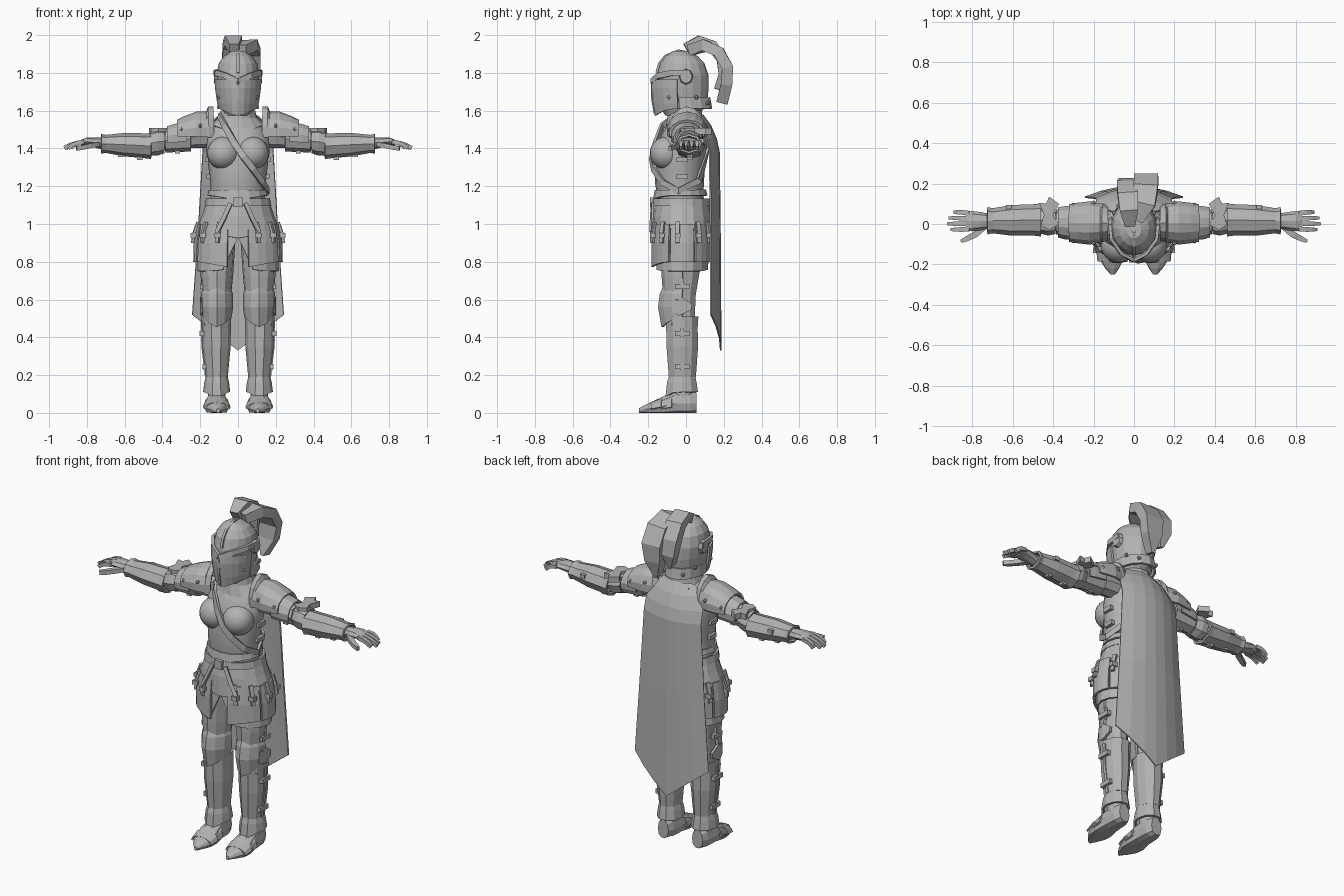
import bpy, bmesh, math
from mathutils import Vector

steel = bpy.data.materials.new("plain_grey")
steel.diffuse_color = (0.45, 0.45, 0.45, 1)


def finish(name, bm, mirror=False, solid=0, smooth=False):
    bmesh.ops.recalc_face_normals(bm, faces=bm.faces)
    me = bpy.data.meshes.new(name)
    bm.to_mesh(me)
    bm.free()
    ob = bpy.data.objects.new(name, me)
    bpy.context.collection.objects.link(ob)
    me.materials.append(steel)
    if smooth:
        bpy.ops.object.select_all(action='DESELECT')
        ob.select_set(True)
        bpy.context.view_layer.objects.active = ob
        bpy.ops.object.shade_smooth_by_angle(angle=math.radians(40))
    if solid:
        m = ob.modifiers.new("thickness", 'SOLIDIFY')
        m.thickness, m.offset = solid, 0
    if mirror:
        ob.modifiers.new("mirror", 'MIRROR')
    return ob


def skin(bm, rows, closed, cap):
    """Bridge rows of vertices with quads."""
    n = len(rows[0])
    for a, b in zip(rows, rows[1:]):
        for i in range(n if closed else n - 1):
            j = (i + 1) % n
            bm.faces.new((a[i], a[j], b[j], b[i]))
    if cap:
        bm.faces.new(rows[0])
        bm.faces.new(rows[-1])


def loft(name, rings, n=8, arc=(0, 360), axis='z', keel=0, dip=0, power=4,
         solid=0, floor=None, **kw):
    """Rings are (position, centre u, centre v, radius u, radius v); dip shapes the last hem."""
    bm = bmesh.new()
    closed = arc[1] - arc[0] == 360
    rows = []
    for k, (t, cu, cv, ru, rv) in enumerate(rings):
        row = []
        for i in range(n if closed else n + 1):
            a = math.radians(arc[0] + (arc[1] - arc[0]) * i / n)
            front = max(0, -math.sin(a))
            hem = front if dip > 0 else abs(math.sin(a))
            tt = t - (dip * hem ** power if k == len(rings) - 1 else 0)
            u = cu + ru * math.cos(a)
            v = cv + rv * math.sin(a) * (1 + keel * front ** 12)
            if floor is not None:
                v = max(v, floor)
            row.append(bm.verts.new({'z': (u, v, tt), 'x': (tt, u, v), 'y': (u, tt, v)}[axis]))
        rows.append(row)
    skin(bm, rows, closed, closed and not solid)
    return finish(name, bm, solid=solid, **kw)


def around(p):
    return (p.x, p.y + 0.02, 0)


def around_leg(p):
    return (p.x - 0.112, p.y + 0.02, 0)


def sweep(name, pts, width, thick=0.012, normal=around, **kw):
    """Rectangular strap along a path."""
    bm = bmesh.new()
    pts = [Vector(p) for p in pts]
    last = len(pts) - 1
    if not isinstance(width, (list, tuple)):
        width = [width] * len(pts)
    rows = []
    for i, p in enumerate(pts):
        t = (pts[min(i + 1, last)] - pts[max(i - 1, 0)]).normalized()
        side = t.cross(Vector(normal(p))).normalized()
        out = side.cross(t).normalized() * thick / 2
        s = side * width[i] / 2
        rows.append([bm.verts.new(p + q) for q in (s + out, -s + out, -s - out, s - out)])
    skin(bm, rows, True, True)
    return finish(name, bm, **kw)


def boxes(name, locs, size, mirror=True):
    bm = bmesh.new()
    for l in locs:
        for v in bmesh.ops.create_cube(bm, size=1)['verts']:
            v.co = Vector(a * b for a, b in zip(v.co, size)) + Vector(l)
    return finish(name, bm, mirror)


def balls(name, locs, r, seg=8, smooth=False):
    bm = bmesh.new()
    for l in locs:
        for v in bmesh.ops.create_uvsphere(bm, u_segments=seg, v_segments=seg // 2 + 1, radius=r)['verts']:
            v.co += Vector(l)
    return finish(name, bm, True, smooth=smooth)


def up(p):
    return (0, 0, 1)


# Torso, neck and collar
loft("torso", [(0.95, 0, -.02, .16, .12), (1.08, 0, -.02, .158, .125), (1.15, 0, -.03, .142, .122),
               (1.22, 0, -.035, .148, .13), (1.3, 0, -.03, .156, .13), (1.38, 0, -.025, .168, .133),
               (1.46, 0, -.015, .168, .122), (1.52, 0, -.005, .135, .098), (1.57, 0, 0, .08, .072),
               (1.64, 0, -.01, .062, .062)], n=20, smooth=True)
balls("chest_plate", [(.077, -.105, 1.375)], .087, 20, True)
loft("collar", [(1.60, 0, -.005, .085, .085), (1.56, 0, -.005, .095, .09), (1.52, 0, -.005, .14, .105)],
     n=14, dip=.04, solid=.012)
loft("waist_rim", [(1.18, 0, -.03, .15, .13), (1.15, 0, -.03, .156, .138)], n=16, dip=.02, solid=.012)
sweep("sash", [(-.1, -.05, 1.575), (-.07, -.125, 1.52), (-.02, -.165, 1.43), (.03, -.187, 1.355),
               (.08, -.172, 1.29), (.13, -.125, 1.22), (.16, -.04, 1.175), (.12, .07, 1.23),
               (0, .118, 1.4), (-.09, .08, 1.55)], .034, .014)
boxes("side_buckles", [(.165, -.02, 1.34), (.158, -.02, 1.25)], (.02, .06, .025))

# Belt and skirt armour
loft("belt", [(1.135, 0, -.025, .162, .145), (1.095, 0, -.025, .17, .15)], n=16, solid=.014)
boxes("belt_buckle", [(0, -.18, 1.115)], (.05, .02, .05), False)
loft("skirt", [(1.09, 0, -.02, .15, .12), (.95, 0, -.02, .197, .138), (.75, 0, -.02, .212, .142)],
     n=16, dip=-.18, power=40, solid=.01)
loft("upper_skirt_plate", [(1.1, 0, -.02, .165, .138), (1.04, 0, -.02, .185, .15), (.975, 0, -.02, .212, .155)],
     n=16, dip=.05, solid=.014)
for nm, arc in (("front_hip_plate", (284, 335)), ("side_hip_plate", (338, 382)), ("rear_hip_plate", (25, 70))):
    loft(nm, [(1.0, 0, -.02, .212, .152), (.9, 0, -.02, .228, .162), (.8, 0, -.02, .23, .162)],
         n=4, arc=arc, dip=.03, solid=.014, mirror=True)
for i, a in enumerate((297, 322, 352, 30, 55)):
    c, s = math.cos(math.radians(a)), math.sin(math.radians(a))
    sweep("hip_strap_%d" % i, [(c * .215, -.02 + s * .165, 1.01), (c * .236, -.02 + s * .178, .95),
                               (c * .243, -.02 + s * .178, .90)], .022, .014, mirror=True)
    boxes("hip_buckle_%d" % i, [(c * .236, -.02 + s * .176, .94)], (.035, .03, .025))
sweep("hanging_strap", [(.04, -.178, 1.11), (.075, -.182, 1.03), (.11, -.182, .96)], .022, mirror=True)

# Legs with plates
leg = [(1.0, .09, -.02, .08, .1), (.75, .108, -.018, .077, .095), (.62, .112, -.025, .064, .08),
       (.5, .114, -.022, .06, .072), (.42, .115, -.02, .062, .073), (.33, .115, -.018, .06, .072),
       (.2, .113, -.018, .046, .06), (.08, .113, -.015, .046, .055)]
loft("leg", leg, n=10, mirror=True)
loft("thigh_plate", [(.9, .108, -.025, .088, .104), (.72, .112, -.025, .08, .098), (.645, .112, -.025, .072, .09)],
     n=6, arc=(175, 365), dip=.03, solid=.012, mirror=True)
loft("knee_plate", [(.66, .112, -.02, .068, .088), (.63, .112, -.02, .078, .1), (.56, .112, -.02, .08, .108),
                    (.5, .112, -.02, .07, .092)], n=6, arc=(180, 360), keel=.12, dip=.045, solid=.014, mirror=True)
sweep("knee_wing", [(.184, -.07, .57), (.194, -.03, .565), (.19, .03, .56)], [.07, .1, .03], .014,
      around_leg, mirror=True)
loft("shin_plate", [(.51, .115, -.02, .073, .084), (.45, .115, -.02, .071, .08), (.35, .115, -.018, .07, .08),
                    (.19, .113, -.018, .053, .068)], n=10, keel=.08, solid=.012, mirror=True)
sweep("shin_seam", [(.19, -.02, .49), (.187, -.02, .35), (.168, -.02, .19)], .018, .014, around_leg, mirror=True)
boxes("leg_buckles", [(.19, -.02, .67), (.192, -.02, .42), (.177, -.02, .245)], (.024, .075, .026))
boxes("leg_straps", [(.185, -.02, .69), (.187, -.02, .425), (.172, -.02, .25)], (.02, .02, .05))

# Feet
loft("ankle_cuff", [(.20, .113, -.018, .05, .064), (.16, .113, -.02, .06, .074), (.11, .113, -.02, .066, .082)],
     n=10, keel=.12, dip=.03, solid=.012, mirror=True)
loft("shoe", [(.055, .113, .05, .035, .06), (.02, .113, .05, .05, .07), (-.06, .113, .05, .056, .07),
              (-.12, .113, .035, .066, .055), (-.17, .112, .025, .062, .038), (-.22, .108, .018, .034, .024),
              (-.25, .105, .012, .01, .012)], n=10, axis='y', floor=0, mirror=True)
for i, (y, r, h) in enumerate(((-.075, .064, .088), (-.13, .069, .062))):
    loft("foot_plate_%d" % i, [(y, .113, .03, r, h - .03 + .015), (y - .055, .113, .02, r * .92, h - .03)],
         n=6, arc=(0, 180), axis='y', solid=.01, mirror=True)

# Arms with plates
loft("arm", [(.12, 0, 1.47, .055, .065), (.2, 0, 1.465, .058, .062), (.32, .008, 1.45, .05, .05),
             (.42, .015, 1.435, .045, .045), (.5, .018, 1.42, .05, .05), (.72, .015, 1.425, .035, .032)],
     axis='x', n=8, mirror=True)
loft("shoulder_plate", [(.13, .005, 1.49, .08, .125), (.155, .005, 1.49, .09, .125), (.165, .005, 1.49, .09, .1),
                        (.22, .005, 1.49, .102, .098), (.28, .005, 1.485, .095, .08), (.32, .005, 1.48, .088, .065)],
     n=8, arc=(-15, 195), axis='x', solid=.014, mirror=True)
loft("lower_shoulder_plate", [(.27, .005, 1.465, .082, .078), (.34, .006, 1.455, .078, .07), (.375, .008, 1.45, .07, .064)],
     n=7, arc=(-20, 200), axis='x', solid=.012, mirror=True)
loft("upper_arm_plate", [(.25, .005, 1.452, .06, .062), (.385, .01, 1.442, .056, .058)], axis='x', solid=.012, mirror=True)
loft("elbow_band", [(.39, .012, 1.438, .056, .058), (.425, .015, 1.435, .066, .066), (.46, .018, 1.428, .06, .06)],
     axis='x', solid=.012, mirror=True)
bm = bmesh.new()
star = [(.37, .10), (.42, .135), (.435, .1), (.47, .105), (.445, .045), (.46, -.005), (.42, -.03), (.375, -.005), (.4, .045)]
skin(bm, [[bm.verts.new((x, y, z)) for x, y in star] for z in (1.475, 1.508)], True, True)
finish("elbow_plate", bm, True)
loft("forearm_plate", [(.46, .02, 1.412, .076, .063), (.49, .02, 1.414, .072, .06), (.6, .018, 1.42, .07, .056),
                       (.7, .016, 1.424, .056, .042), (.725, .016, 1.425, .062, .046)],
     axis='x', solid=.012, mirror=True)
boxes("arm_buckles", [(.62, .02, 1.366), (.52, .02, 1.352), (.32, .005, 1.386), (.62, .08, 1.44)], (.028, .03, .024))

# Gloved hands
loft("palm", [(.71, .014, 1.425, .036, .032), (.76, .014, 1.432, .045, .027), (.80, .014, 1.436, .05, .022),
              (.83, .014, 1.43, .046, .016)], axis='x', mirror=True)
for i, (y, end) in enumerate(((.053, .885), (.027, .912), (.001, .92), (-.025, .9))):
    sweep("finger_%d" % i, [(.815, y, 1.435), (.85, y * 1.08, 1.43), ((.85 + end) / 2, y * 1.1, 1.42),
                            (end, y * 1.1, 1.402)], [.024, .023, .021, .014], .022, up, mirror=True)
sweep("thumb", [(.745, -.015, 1.422), (.785, -.052, 1.415), (.825, -.072, 1.405), (.855, -.085, 1.4)],
      [.035, .03, .026, .016], .024, up, mirror=True)

# Helmet
loft("helmet", [(1.575, 0, -.03, .07, .08), (1.62, 0, -.015, .092, .125), (1.72, 0, -.018, .108, .138),
                (1.79, 0, -.018, .114, .136), (1.85, 0, -.02, .102, .118), (1.89, 0, -.024, .074, .085),
                (1.915, 0, -.03, .035, .04)], n=16)
loft("visor", [(1.765, 0, -.02, .12, .145), (1.72, 0, -.02, .118, .148), (1.64, 0, -.02, .106, .14),
               (1.61, 0, -.02, .098, .13)], n=10, arc=(190, 350), keel=.08, dip=.035, solid=.012)
sweep("brow_band", [(.122, .02, 1.80), (.112, -.075, 1.80), (.065, -.145, 1.785), (0, -.182, 1.755)],
      [.03, .03, .03, .028], .016, mirror=True)
sweep("visor_ridge", [(0, -.18, 1.74), (0, -.178, 1.66), (0, -.165, 1.585)], .012, .012)
sweep("helmet_ridge", [(0, -.156, 1.80), (0, -.142, 1.85), (0, -.11, 1.89), (0, -.04, 1.918), (0, .03, 1.905)], .014, .012,
      lambda p: (0, p.y, p.z - 1.7))
loft("visor_hinge", [(.108, .0, 1.78, .038, .042), (.126, .0, 1.78, .032, .036)], axis='x', mirror=True)
loft("neck_guard", [(1.67, 0, -.015, .104, .137), (1.61, 0, -.012, .106, .145)], n=8, arc=(-10, 190), solid=.012)

# Plume
plume_out = lambda p: (0, p.y - .05, p.z - 1.75)
sweep("plume_left", [(-.02, .0, 1.93), (-.025, .07, 1.97), (-.03, .14, 1.945), (-.035, .19, 1.87), (-.035, .2, 1.79),
                     (-.03, .175, 1.71)], [.05, .09, .1, .1, .08, .02], .055, plume_out)
sweep("plume_right", [(.02, .02, 1.92), (.05, .10, 1.945), (.058, .175, 1.91), (.06, .22, 1.83), (.055, .215, 1.74),
                      (.045, .19, 1.64)], [.05, .11, .12, .12, .1, .02], .06, plume_out)

# Cape
bm = bmesh.new()
rows = []
for z, half, y, bow in ((1.575, .1, .06, .03), (1.52, .165, .075, .055), (1.45, .185, .105, .055),
                        (1.38, .187, .125, .05), (.95, .212, .13, .05), (.33, .242, .132, .052)):
    rows.append([bm.verts.new((half * f, y + bow * (1 - f * f), z + (.19 * abs(f) if z < .5 else 0)))
                 for f in (-1, -.67, -.33, 0, .33, .67, 1)])
skin(bm, rows, False, False)
finish("cape", bm, solid=.008)

# Rivets
balls("rivets", [(.2, -.095, 1.52), (.3, -.085, 1.5), (.2, .105, 1.52), (.3, .095, 1.5), (.19, -.045, .6),
                 (.17, -.07, .47), (.1, -.09, 1.67), (.1, .055, 1.67), (.06, .115, 1.64)], .011, 6)
